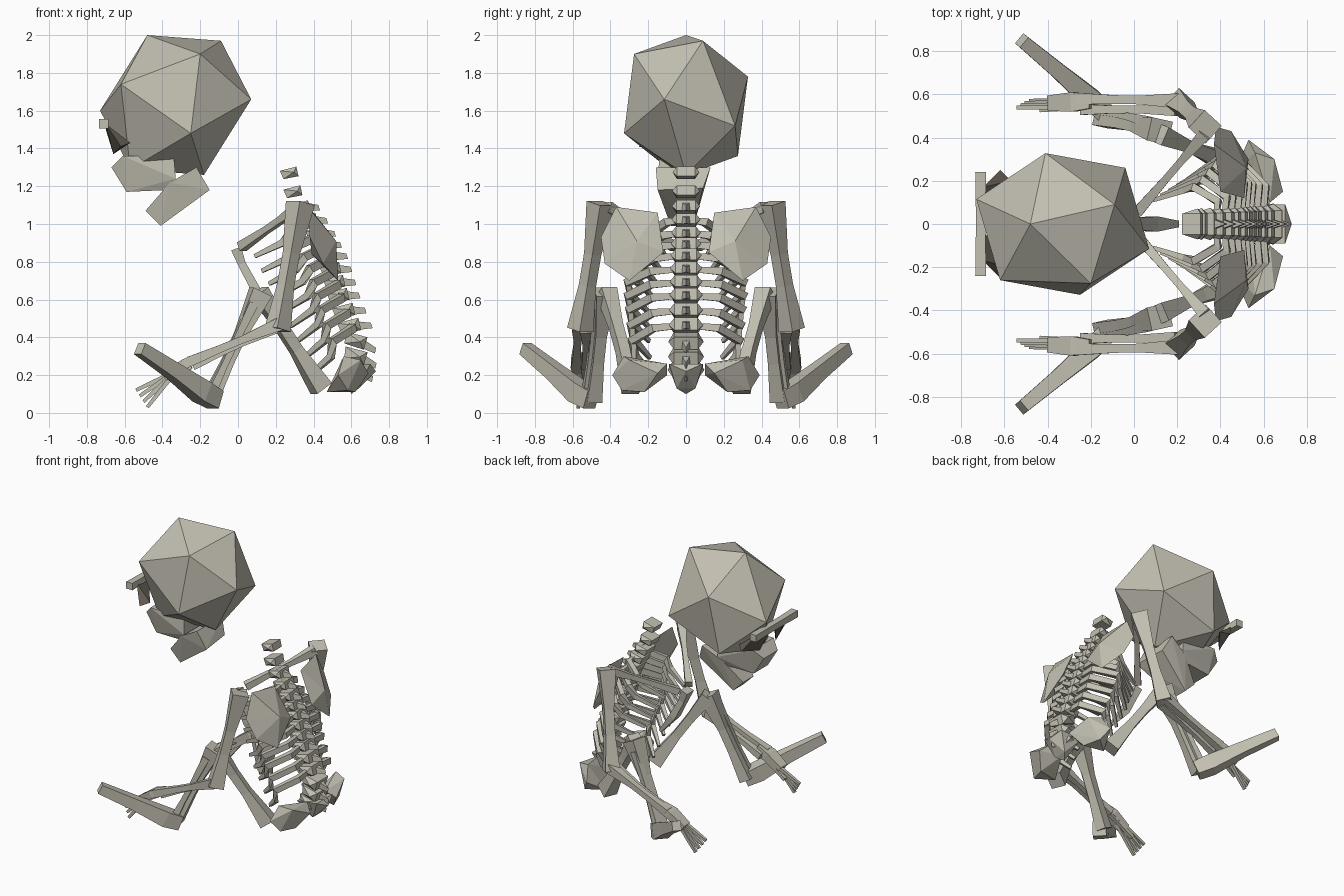
import bpy, bmesh
from mathutils import Vector

old_cube = bpy.data.objects.get("Cube")
if old_cube:
    bpy.data.objects.remove(old_cube)


def make_material(name, colour):
    material = bpy.data.materials.new(name)
    material.use_nodes = True
    material.diffuse_color = colour
    material.node_tree.nodes["Principled BSDF"].inputs["Base Color"].default_value = colour
    return material


bone_grey = make_material("bone_grey", (0.54, 0.52, 0.44, 1))
dark_brown = make_material("dark_brown", (0.12, 0.1, 0.08, 1))


def finish(name, bm, material=bone_grey):
    bmesh.ops.recalc_face_normals(bm, faces=bm.faces)
    mesh = bpy.data.meshes.new(name)
    bm.to_mesh(mesh)
    bm.free()
    mesh.materials.append(material)
    part = bpy.data.objects.new(name, mesh)
    bpy.context.scene.collection.objects.link(part)
    return part


def hull(name, points, material=bone_grey):
    """Faceted solid wrapped around a few corner points."""
    bm = bmesh.new()
    for point in points:
        bm.verts.new(point)
    result = bmesh.ops.convex_hull(bm, input=bm.verts)
    loose = {v for v in result["geom_interior"] if isinstance(v, bmesh.types.BMVert)}
    bmesh.ops.delete(bm, geom=list(loose), context="VERTS")
    return finish(name, bm, material)


def loft(name, path, widths, depth=1.0):
    """Four-sided bone following a path, with one width per point."""
    bm = bmesh.new()
    path = [Vector(p) for p in path]
    rings = []
    for i, (point, width) in enumerate(zip(path, widths)):
        along = path[min(i + 1, len(path) - 1)] - path[max(i - 1, 0)]
        along.normalize()
        side = along.cross(Vector((0, 0, 1))).normalized() * width / 2
        up = side.cross(along).normalized() * width * depth / 2
        rings.append([bm.verts.new(point + side * a + up * b)
                      for a, b in ((1, 1), (-1, 1), (-1, -1), (1, -1))])
    for first, second in zip(rings, rings[1:]):
        for k in range(4):
            n = (k + 1) % 4
            bm.faces.new((first[k], first[n], second[n], second[k]))
    bm.faces.new(rings[0])
    bm.faces.new(rings[-1])
    return finish(name, bm)


def long_bone(name, start, end, first, middle, last, depth=1.0):
    """Straight bone with a narrow shaft and wide ends."""
    start, end = Vector(start), Vector(end)
    path = [start.lerp(end, t) for t in (0, 0.4, 0.65, 1)]
    return loft(name, path, (first, middle, middle, last), depth)


def both_sides(builder, name, points, *settings):
    for side, sign in (("left", -1), ("right", 1)):
        flipped = [(x, y * sign, z) for x, y, z in points]
        builder(side + "_" + name, flipped, *settings)


def bone_pair(name, start, end, *settings):
    both_sides(lambda label, ends, *rest: long_bone(label, *ends, *rest),
               name, (start, end), *settings)


# Skull: a tilted, stretched icosahedron made of six opposite corner pairs
centre = Vector((-0.33, 0, 1.63))
corners = [Vector(c) for c in (
    (-0.15, 0, 0.37), (0.24, 0.09, 0.34), (0.4, -0.115, 0.03),
    (0.13, -0.275, 0.27), (-0.29, -0.26, 0.11), (0.08, -0.328, -0.15))]
hull("skull", [centre + c * s for c in corners for s in (1, -1)])

# Face and jaws, the jaws turned slightly to one side
long_bone("brow_bar", (-0.71, -0.24, 1.53), (-0.71, 0.24, 1.53), 0.05, 0.045, 0.05)
both_sides(hull, "eye_socket", [
    (-0.7, 0.03, 1.5), (-0.62, 0.25, 1.41), (-0.57, 0.2, 1.43),
    (-0.66, 0.09, 1.37), (-0.7, 0.17, 1.53)], dark_brown)
hull("upper_jaw", [
    (x, y * s - 0.02, z) for s in (1, -1) for x, y, z in (
        (-0.67, 0.08, 1.3), (-0.61, 0.12, 1.36), (-0.34, 0.12, 1.36),
        (-0.33, 0.13, 1.24), (-0.37, 0.1, 1.18), (-0.59, 0.08, 1.17))])
hull("lower_jaw", [
    (-0.49, 0.04, 1.07), (-0.49, -0.08, 1.07), (-0.41, 0.04, 0.99), (-0.41, -0.08, 0.99),
    (-0.36, 0.1, 1.22), (-0.36, -0.14, 1.22), (-0.22, 0.13, 1.3), (-0.22, -0.16, 1.3),
    (-0.17, 0.09, 1.19), (-0.15, -0.15, 1.18)])

# Spine: wedge vertebrae along a curve, each with a rear spike
spine = [(0.28, 1.27), (0.3, 1.17), (0.34, 1.09), (0.38, 1.02), (0.42, 0.95),
         (0.45, 0.89), (0.48, 0.83), (0.5, 0.76), (0.52, 0.69), (0.54, 0.62),
         (0.57, 0.54), (0.6, 0.46), (0.63, 0.38), (0.63, 0.3), (0.61, 0.23)]
for i, (x, z) in enumerate(spine):
    grow = 0.95 + i * 0.025
    lean = (0.3, 0.95) if i < 12 else (-0.2, 0.98)
    forward = Vector((-lean[1], 0, -lean[0]))
    upward = Vector((-lean[0], 0, lean[1]))
    side = Vector((0, 1, 0))
    middle = Vector((x, 0, z))
    body = [middle + forward * a * grow + side * b * grow + upward * c * grow
            for a, c in ((0.055, 0.03), (0.05, -0.02), (-0.04, 0.025), (-0.035, -0.03))
            for b in (0.05, -0.05)]
    wings = [middle - forward * 0.015 + side * s * grow * 0.075 for s in (1, -1)]
    hull("vertebra", body + wings)
    if i > 1:
        root = [middle + side * s * 0.035 + upward * c for s in (1, -1) for c in (0.03, -0.025)]
        tip = middle - forward * 0.085 * grow - upward * 0.03
        hull("spine_spike", root + [tip + upward * 0.015, tip - upward * 0.015])

# Rib cage: bent ribs dropping more steeply towards the front and lower down
for i, (x, z) in enumerate(spine[3:12]):
    t = i / 8
    drop = 1 + 0.35 * t
    reach = 0.17 + 0.14 * min(1, t * 2) - 0.06 * max(0, t - 0.6)
    front = 0.06 + 0.3 * t
    both_sides(loft, "rib", [
        (x, 0.04, z), (x + 0.01, reach * 0.6, z - 0.01),
        (x - 0.1, reach, z - 0.06 * drop),
        (x * 0.55 + front * 0.45, reach * 0.93, z - 0.12 * drop),
        (front + 0.03, reach * 0.65, z - 0.19 * drop)], (0.025, 0.035, 0.035, 0.03, 0.018), 1.2)

# Breastbone, collar bones and shoulder blades
loft("breastbone", [(-0.01, 0, 0.87), (0.02, 0, 0.79), (0.09, 0, 0.66), (0.2, 0, 0.52)],
     (0.08, 0.06, 0.07, 0.03), 0.7)
bone_pair("collar_bone", (0.02, 0.06, 0.88), (0.33, 0.42, 1.09), 0.05, 0.035, 0.06)
both_sides(hull, "shoulder_blade", [
    (0.4, 0.15, 1.06), (0.37, 0.37, 1.09), (0.38, 0.45, 0.93), (0.45, 0.43, 0.79),
    (0.53, 0.3, 0.7), (0.51, 0.12, 0.85), (0.52, 0.26, 0.91), (0.39, 0.27, 0.84)])

# Pelvis and tailbone
both_sides(hull, "hip_bone", [
    (0.63, 0.1, 0.26), (0.56, 0.33, 0.3), (0.65, 0.3, 0.28), (0.53, 0.39, 0.2),
    (0.47, 0.25, 0.11), (0.58, 0.34, 0.12), (0.62, 0.22, 0.11), (0.69, 0.15, 0.21),
    (0.54, 0.1, 0.2)])
hull("tailbone", [
    (0.7, 0.09, 0.26), (0.7, -0.09, 0.26), (0.54, 0.09, 0.24), (0.54, -0.09, 0.24),
    (0.73, 0, 0.22), (0.64, 0.05, 0.13), (0.64, -0.05, 0.13), (0.6, 0, 0.1)])

# Arms
bone_pair("upper_arm", (0.33, 0.45, 1.11), (0.21, 0.56, 0.44), 0.11, 0.065, 0.1)
bone_pair("outer_forearm", (0.22, 0.57, 0.47), (-0.26, 0.58, 0.27), 0.07, 0.04, 0.055)
bone_pair("inner_forearm", (0.2, 0.53, 0.45), (-0.24, 0.53, 0.25), 0.06, 0.035, 0.05)
both_sides(loft, "palm", [
    (-0.2, 0.565, 0.3), (-0.28, 0.565, 0.26), (-0.39, 0.56, 0.19)], (0.06, 0.09, 0.07), 0.6)
for k in range(4):
    spread = (k - 1.5) * 0.01
    bone_pair("finger", (-0.33, 0.555 + spread, 0.22),
              (-0.54 + k * 0.02, 0.555 + spread, 0.12 - k * 0.03), 0.03, 0.022, 0.018)
bone_pair("thumb", (-0.25, 0.54, 0.25), (-0.43, 0.53, 0.13), 0.035, 0.025, 0.025)

# Legs and feet
bone_pair("thigh", (0.44, 0.28, 0.13), (0.11, 0.42, 0.64), 0.1, 0.06, 0.09)
bone_pair("shin", (0.12, 0.43, 0.64), (-0.15, 0.49, 0.07), 0.11, 0.06, 0.08)
bone_pair("calf", (0.08, 0.47, 0.58), (-0.16, 0.53, 0.07), 0.05, 0.035, 0.05)
both_sides(loft, "foot", [
    (-0.12, 0.5, 0.07), (-0.19, 0.57, 0.11), (-0.34, 0.7, 0.22), (-0.52, 0.85, 0.34)],
    (0.09, 0.1, 0.075, 0.06), 1.1)
